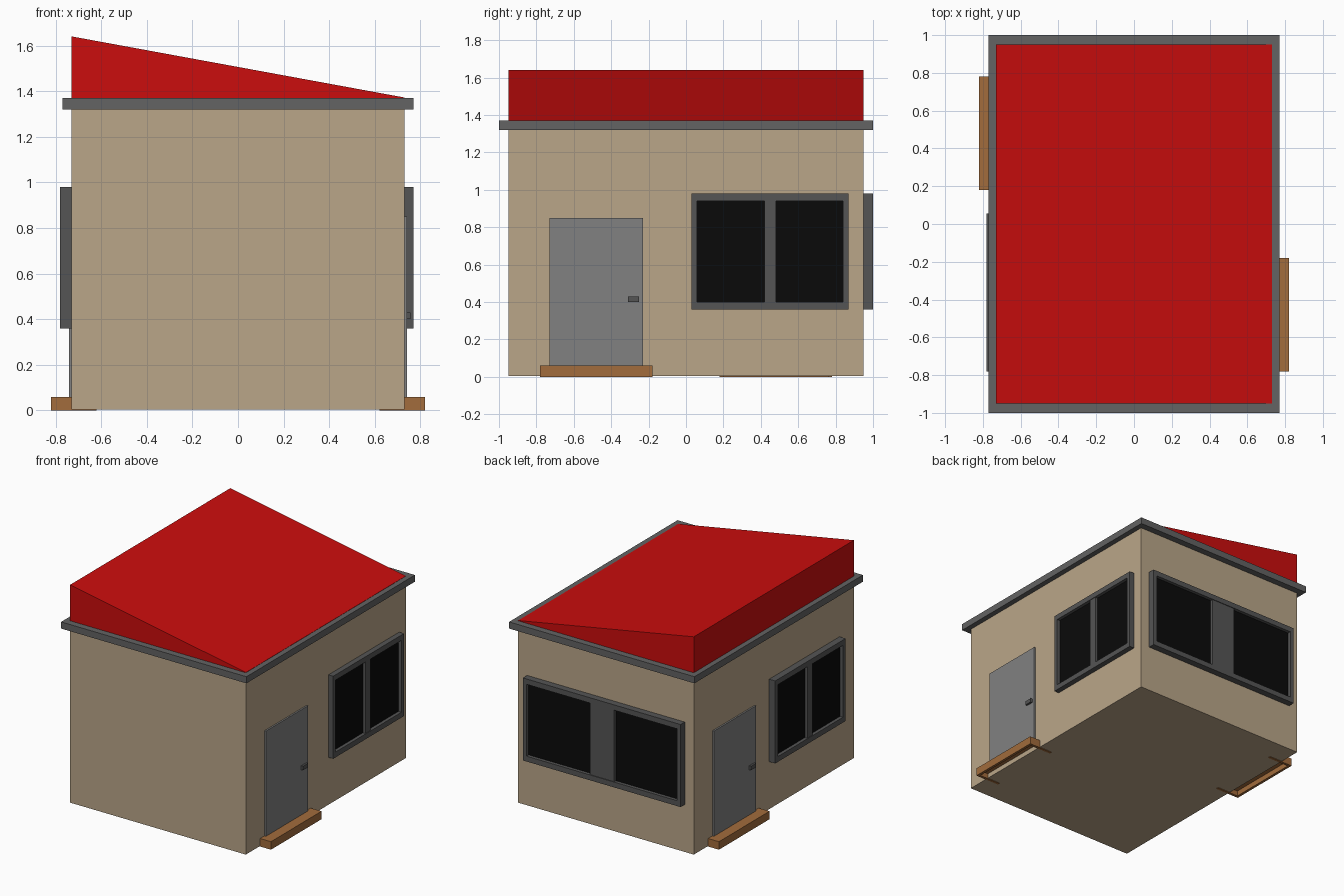
import bpy, bmesh
from mathutils import Matrix, Vector
from math import radians

if "Cube" in bpy.data.objects:
    bpy.data.objects.remove(bpy.data.objects["Cube"])


def mat(name, rgb):
    m = bpy.data.materials.new(name)
    m.diffuse_color = (*rgb, 1)
    m.use_nodes = True
    m.node_tree.nodes["Principled BSDF"].inputs["Base Color"].default_value = m.diffuse_color
    return m


TAN = mat("tan_wall", (0.49, 0.38, 0.25))
RED = mat("red_roof", (0.60, 0.004, 0.004))
WOOD = mat("wood", (0.36, 0.15, 0.045))
DARK = mat("dark_frame", (0.09, 0.09, 0.09))
EAVE = mat("eave_grey", (0.125, 0.125, 0.125))
DOOR = mat("door_grey", (0.22, 0.22, 0.22))
BLACK = mat("black_glass", (0.003, 0.003, 0.003))


def boxes(name, spans, material, angle=0):
    """One object from boxes (x0, x1, y0, y1, z0, z1), turned about z."""
    bm = bmesh.new()
    for x0, x1, y0, y1, z0, z1 in spans:
        m = (Matrix.Translation(Vector((x0 + x1, y0 + y1, z0 + z1)) / 2)
             @ Matrix.Diagonal((x1 - x0, y1 - y0, z1 - z0, 1)))
        bmesh.ops.create_cube(bm, size=1, matrix=m)
    bm.transform(Matrix.Rotation(radians(angle), 4, 'Z'))
    return finish(name, bm, material)


def finish(name, bm, material):
    bmesh.ops.recalc_face_normals(bm, faces=bm.faces[:])
    me = bpy.data.meshes.new(name)
    bm.to_mesh(me)
    bm.free()
    me.materials.append(material)
    ob = bpy.data.objects.new(name, me)
    bpy.context.collection.objects.link(ob)
    return ob


def window(side, angle, wall, u0, u1, depth, mullion, rim):
    """Two-pane window on the wall plane x = wall, spanning u0..u1 in y."""
    z0, z1 = 0.36, 0.98
    a, b, f = wall - 0.01, wall + depth, 0.04
    c = (u0 + u1) / 2
    m = mullion / 2
    boxes(side + "_window_frame", [
        (a, b, u0, u0 + rim, z0, z1),
        (a, b, u1 - rim, u1, z0, z1),
        (a, b, u0 + rim, u1 - rim, z0, z0 + f),
        (a, b, u0 + rim, u1 - rim, z1 - f, z1),
        (a, b - 0.005, c - m, c + m, z0 + f, z1 - f)], DARK, angle)
    g = wall + depth - 0.025
    boxes(side + "_window_glass", [
        (a, g, u0 + rim, c - m, z0 + f, z1 - f),
        (a, g, c + m, u1 - rim, z0 + f, z1 - f)], BLACK, angle)


def entrance(side, angle):
    """Door, handle and hollow step on a long side."""
    boxes(side + "_door", [(0.72, 0.742, -0.73, -0.23, 0.05, 0.85)], DOOR, angle)
    boxes(side + "_door_handle", [(0.735, 0.757, -0.31, -0.25, 0.40, 0.43)],
          DARK, angle)
    y0, y1, t = -0.78, -0.18, 0.02
    boxes(side + "_step", [
        (0.62, 0.82, y0, y1, 0.04, 0.06),
        (0.82 - t, 0.82, y0, y1, 0, 0.04),
        (0.62, 0.82 - t, y0, y0 + t, 0, 0.04),
        (0.62, 0.82 - t, y1 - t, y1, 0, 0.04)], WOOD, angle)


# Walls and eave slab
boxes("walls", [(-0.73, 0.73, -0.95, 0.95, 0.004, 1.33)], TAN)
boxes("eave", [(-0.77, 0.77, -1, 1, 1.32, 1.37)], EAVE)

# Mono-pitch roof: triangular profile extruded along y
bm = bmesh.new()
tri = bm.faces.new([bm.verts.new((x, -0.95, z)) for x, z in
                    ((-0.73, 1.365), (0.73, 1.365), (0.73, 1.372), (-0.73, 1.64))])
ext = bmesh.ops.extrude_face_region(bm, geom=[tri], use_keep_orig=True)
bmesh.ops.translate(bm, vec=(0, 1.9, 0),
                    verts=[v for v in ext["geom"] if isinstance(v, bmesh.types.BMVert)])
finish("roof", bm, RED)

# Doors and windows on the two long sides, wide window at the back
for side, angle in (("right", 0), ("left", 180)):
    entrance(side, angle)
window("right", 0, 0.73, 0.03, 0.87, 0.04, 0.06, 0.03)
window("left", 180, 0.73, -0.055, 0.78, 0.05, 0.06, 0.03)
window("back", 90, 0.95, -0.655, 0.655, 0.05, 0.20, 0.03)
